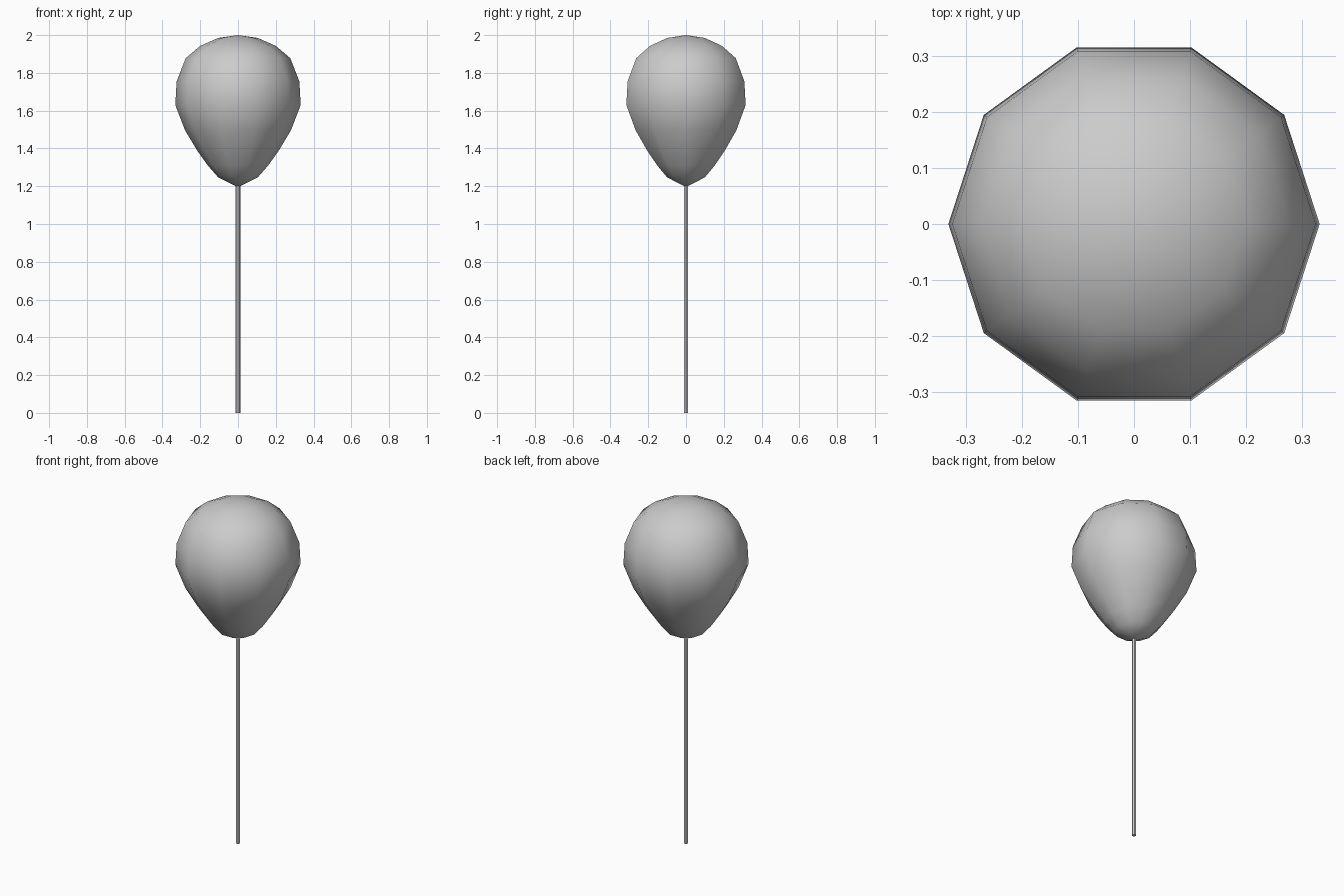
import bpy, bmesh
from math import cos, sin, tau

if "Cube" in bpy.data.objects:
    bpy.data.objects.remove(bpy.data.objects["Cube"])


def lathe(name, profile, sides):
    """Revolve (radius, z) points around z; radius 0 makes a pole."""
    bm = bmesh.new()
    rings = []
    for r, z in profile:
        n = sides if r > 0 else 1
        rings.append([bm.verts.new((r * cos(tau * i / sides), r * sin(tau * i / sides), z))
                      for i in range(n)])
    for a, b in zip(rings, rings[1:]):
        for i in range(sides):
            j = (i + 1) % sides
            quad = [a[i % len(a)], a[j % len(a)], b[j % len(b)], b[i % len(b)]]
            bm.faces.new(list(dict.fromkeys(quad)))
    bmesh.ops.recalc_face_normals(bm, faces=bm.faces)
    mesh = bpy.data.meshes.new(name)
    bm.to_mesh(mesh)
    bm.free()
    obj = bpy.data.objects.new(name, mesh)
    bpy.context.collection.objects.link(obj)
    bpy.ops.object.select_all(action='DESELECT')
    obj.select_set(True)
    bpy.context.view_layer.objects.active = obj
    bpy.ops.object.shade_smooth_by_angle(angle=1.0)
    return obj


# Balloon: ten-sided teardrop
lathe("balloon", [(0, 1.195), (0.105, 1.247), (0.16, 1.31), (0.217, 1.39),
                  (0.28, 1.495), (0.332, 1.63), (0.325, 1.755), (0.277, 1.878),
                  (0.2, 1.943), (0.105, 1.985), (0, 2.0)], 10)

# Stick: thin hexagonal rod
lathe("stick", [(0, 0), (0.012, 0), (0.012, 1.2), (0, 1.2)], 6)
